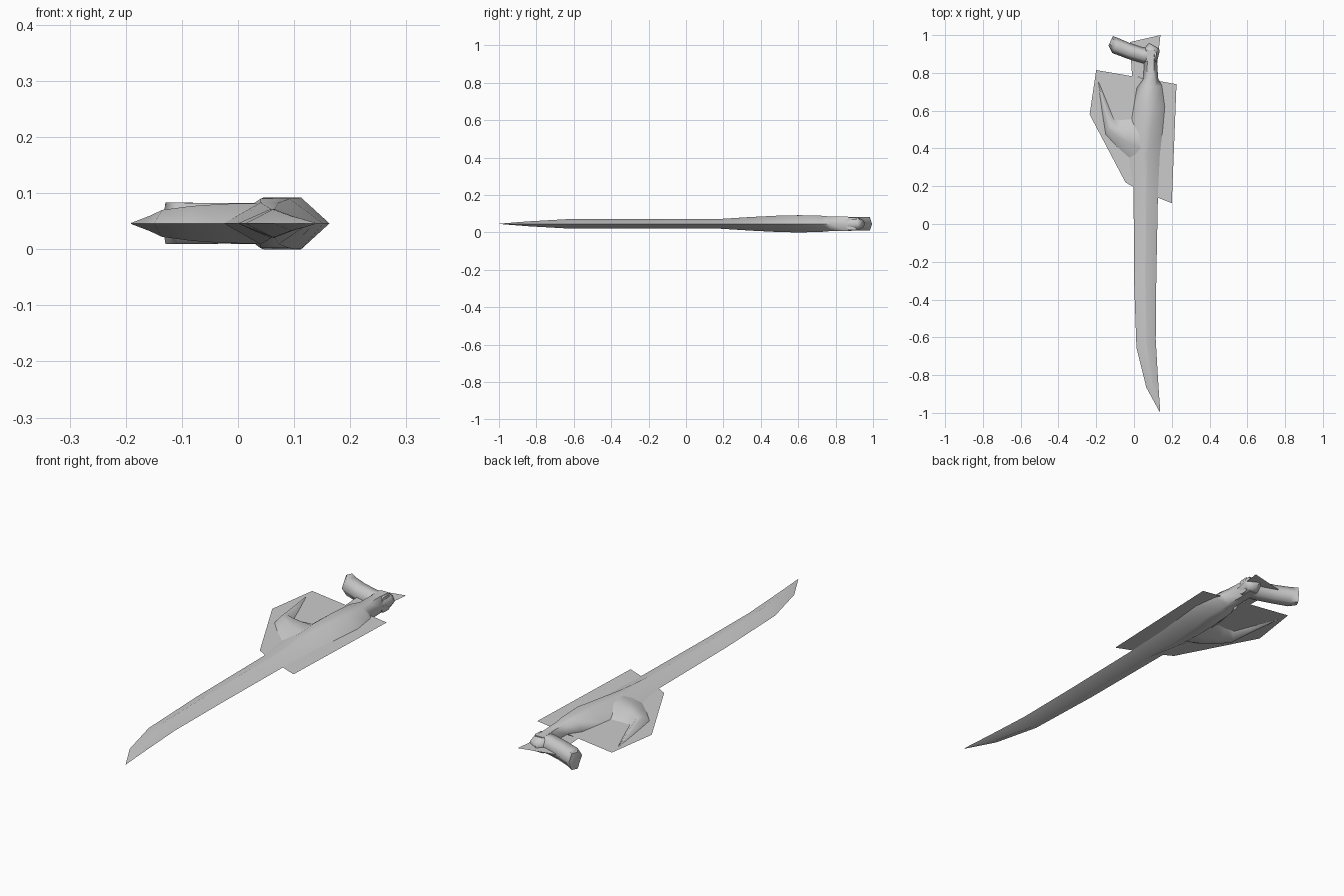
import bpy
import bmesh

cube = bpy.data.objects.get("Cube")
if cube:
    bpy.data.objects.remove(cube, do_unlink=True)

MID = 0.046  # height of the central plane

grey = bpy.data.materials.new("plain grey")
grey.use_nodes = True
colour = (0.6, 0.6, 0.6, 1.0)
grey.diffuse_color = colour
grey.node_tree.nodes["Principled BSDF"].inputs["Base Color"].default_value = colour


def finish(name, bm, smooth):
    mesh = bpy.data.meshes.new(name)
    bm.to_mesh(mesh)
    bm.free()
    mesh.materials.append(grey)
    obj = bpy.data.objects.new(name, mesh)
    bpy.context.collection.objects.link(obj)
    if smooth:
        bpy.ops.object.select_all(action='DESELECT')
        obj.select_set(True)
        bpy.context.view_layer.objects.active = obj
        bpy.ops.object.shade_smooth_by_angle(angle=1.1)
    return obj


def loft(name, sections):
    """Skin six-sided rings. Section: edge a, edge b, half height, flat share."""
    bm = bmesh.new()
    rings = []
    for (ax, ay), (bx, by), h, flat in sections:
        lo, hi = 0.5 - flat / 2, 0.5 + flat / 2
        profile = [(0, 0), (lo, h), (hi, h), (1, 0), (hi, -h), (lo, -h)]
        rings.append([bm.verts.new((ax + (bx - ax) * t, ay + (by - ay) * t, MID + z))
                      for t, z in profile])
    for r, s in zip(rings, rings[1:]):
        for i in range(6):
            j = (i + 1) % 6
            bm.faces.new((r[i], r[j], s[j], s[i]))
    bm.faces.new(rings[0])
    bm.faces.new(rings[-1])
    bmesh.ops.remove_doubles(bm, verts=bm.verts, dist=0.0005)
    bmesh.ops.recalc_face_normals(bm, faces=bm.faces)
    return finish(name, bm, True)


def sheet(name, outline):
    """Single flat sheet on the central plane."""
    bm = bmesh.new()
    face = bm.faces.new([bm.verts.new((x, y, MID)) for x, y in outline])
    face.normal_update()
    if face.normal.z < 0:
        face.normal_flip()
    return finish(name, bm, False)


# Curved blade running into the swollen hilt and the narrow neck
loft("blade_and_hilt", [
    ((0.137, -0.997), (0.139, -0.996), 0.001, 0.04),
    ((0.065, -0.865), (0.127, -0.82), 0.013, 0.04),
    ((0.013, -0.655), (0.115, -0.61), 0.025, 0.04),
    ((0.0, -0.29), (0.118, -0.29), 0.025, 0.04),
    ((-0.002, 0.19), (0.127, 0.17), 0.026, 0.06),
    ((-0.025, 0.35), (0.137, 0.37), 0.037, 0.2),
    ((-0.02, 0.5), (0.152, 0.5), 0.044, 0.3),
    ((-0.005, 0.6), (0.163, 0.62), 0.046, 0.4),
    ((0.015, 0.72), (0.148, 0.73), 0.043, 0.45),
    ((0.05, 0.77), (0.128, 0.77), 0.039, 0.5),
    ((0.053, 0.85), (0.122, 0.86), 0.038, 0.5),
    ((0.05, 0.92), (0.128, 0.92), 0.036, 0.5),
])

# Hooked side spike
loft("side_spike", [
    ((0.06, 0.29), (0.06, 0.57), 0.036, 0.3),
    ((-0.03, 0.355), (-0.015, 0.555), 0.035, 0.3),
    ((-0.09, 0.41), (-0.07, 0.55), 0.031, 0.3),
    ((-0.15, 0.475), (-0.108, 0.555), 0.024, 0.3),
    ((-0.168, 0.59), (-0.135, 0.625), 0.014, 0.3),
    ((-0.191, 0.757), (-0.189, 0.757), 0.001, 0.3),
])

# Slanted pommel arm with a blunt end
loft("pommel_arm", [
    ((0.115, 0.85), (0.12, 0.925), 0.034, 0.5),
    ((0.05, 0.85), (0.045, 0.935), 0.037, 0.5),
    ((-0.03, 0.873), (-0.02, 0.957), 0.036, 0.5),
    ((-0.115, 0.905), (-0.08, 0.983), 0.037, 0.5),
    ((-0.135, 0.945), (-0.112, 0.995), 0.037, 0.5),
])

# Short pommel lobe
loft("pommel_lobe", [
    ((0.048, 0.86), (0.122, 0.86), 0.037, 0.5),
    ((0.045, 0.92), (0.136, 0.915), 0.034, 0.5),
    ((0.08, 0.957), (0.133, 0.927), 0.018, 0.5),
])

# Flat sheets around the hilt
sheet("guard_sheet_wide", [(-0.2, 0.815), (0.06, 0.77), (0.06, 0.195),
                           (0.0, 0.195), (-0.045, 0.22), (-0.235, 0.58)])
sheet("guard_sheet_narrow", [(0.06, 0.77), (0.225, 0.74), (0.2, 0.11),
                             (0.125, 0.14), (0.06, 0.17)])
sheet("pommel_sheet", [(-0.01, 0.78), (0.12, 0.77), (0.122, 0.84),
                       (0.14, 1.0), (-0.022, 0.963)])
